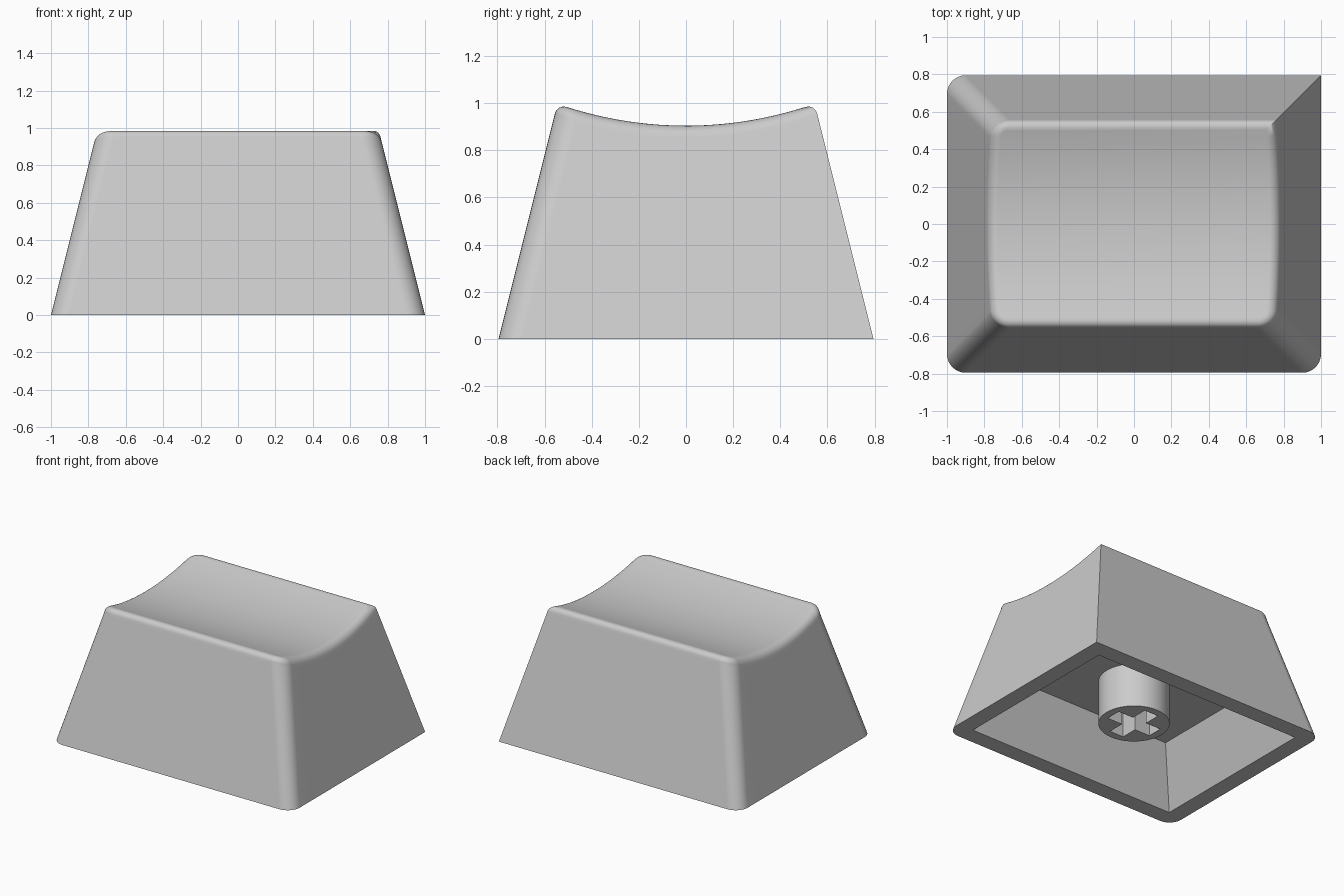
import bpy, bmesh
from math import sin, cos, pi, radians, sqrt

if "Cube" in bpy.data.objects:
    bpy.data.objects.remove(bpy.data.objects["Cube"], do_unlink=True)

HALF_X, HALF_Y = 1.0, 0.795      # footprint
TAPER = 0.25                     # wall lean per unit of height
CORNER, FILLET = 0.1, 0.06       # corner and top edge radii
DISH_LOW, DISH_R = 0.904, 1.65   # scooped top
ARC, SIDE = 8, 16                # segments per corner and per side
CEILING = 0.41

grey = bpy.data.materials.new("plain grey")
grey.use_nodes = True
grey.diffuse_color = (0.6, 0.6, 0.6, 1)
grey.node_tree.nodes["Principled BSDF"].inputs["Base Color"].default_value = (0.6, 0.6, 0.6, 1)


def make_object(name, bm):
    bmesh.ops.remove_doubles(bm, verts=bm.verts, dist=0.0005)
    bmesh.ops.recalc_face_normals(bm, faces=bm.faces)
    mesh = bpy.data.meshes.new(name)
    bm.to_mesh(mesh)
    bm.free()
    mesh.materials.append(grey)
    obj = bpy.data.objects.new(name, mesh)
    bpy.context.collection.objects.link(obj)
    return obj


def smooth(obj):
    bpy.ops.object.select_all(action='DESELECT')
    obj.select_set(True)
    bpy.context.view_layer.objects.active = obj
    bpy.ops.object.shade_smooth_by_angle(angle=radians(30))


def outline(hx, hy, radius):
    """Rounded rectangle, counter-clockwise; the back left corner stays sharp."""
    corners = []
    for i, (sx, sy) in enumerate([(1, 1), (-1, 1), (-1, -1), (1, -1)]):
        r = 0 if i == 0 else radius
        corners.append([(sx * (hx - r) + r * cos((i + k / ARC) * pi / 2),
                         sy * (hy - r) + r * sin((i + k / ARC) * pi / 2))
                        for k in range(ARC + 1)])

    def between(p, q):
        return [(p[0] + (q[0] - p[0]) * k / SIDE, p[1] + (q[1] - p[1]) * k / SIDE)
                for k in range(1, SIDE)]

    a, b, c, d = corners
    return a + b + between(b[-1], c[0]) + c + d + between(d[-1], a[0])


def dish(y):
    return DISH_LOW + DISH_R - sqrt(DISH_R ** 2 - y * y)


def flat_ring(hx, hy, radius, z):
    return [(x, y, z) for x, y in outline(hx, hy, radius)]


def top_ring(angle, extra_drop=0.0):
    """Ring on the top edge fillet, following the scooped top."""
    drop = FILLET * (1 - sin(angle)) + extra_drop
    inset = FILLET / cos(math_lean) - FILLET * cos(angle) - extra_drop * TAPER
    ring = []
    for i in range(len(outline(1, 1, 0))):
        y = HALF_Y * 0.5
        for _ in range(6):
            lean = TAPER * (dish(y) - FILLET) + inset
            x, y = outline(HALF_X - lean, HALF_Y - lean, CORNER - inset)[i]
        ring.append((x, y, dish(y) - drop))
    return ring


math_lean = radians(14)

# Cap shell: ceiling, inner rim, outer rim, walls and rounded top edge
rings = [flat_ring(0.70, 0.50, 0, CEILING),
         flat_ring(0.874, 0.668, 0, 0),
         flat_ring(HALF_X, HALF_Y, CORNER, 0),
         top_ring(math_lean, 0.02)]
STEPS = 6
for s in range(STEPS + 1):
    rings.append(top_ring(math_lean + (pi / 2 - math_lean) * s / STEPS))

bm = bmesh.new()
loops = [[bm.verts.new(p) for p in ring] for ring in rings]
count = len(loops[0])
for low, high in zip(loops, loops[1:]):
    for i in range(count):
        j = (i + 1) % count
        bm.faces.new((low[i], low[j], high[j], high[i]))


def cap(loop):
    """Close a ring with strips running across x."""
    half = count // 2
    start = ARC + 1
    right_to_left = [loop[(start + k) % count] for k in range(count)]
    left, right = right_to_left[:half], right_to_left[half:][::-1]
    for k in range(half - 1):
        bm.faces.new((left[k], left[k + 1], right[k + 1], right[k]))


cap(loops[0])
cap(loops[-1])
shell = make_object("cap_shell", bm)
smooth(shell)
weighted = shell.modifiers.new("even shading", 'WEIGHTED_NORMAL')
weighted.keep_sharp = True


def prism(name, points, z0, z1):
    bm = bmesh.new()
    face = bm.faces.new([bm.verts.new((x, y, z0)) for x, y in points])
    ext = bmesh.ops.extrude_face_region(bm, geom=[face], use_keep_orig=True)
    verts = [v for v in ext["geom"] if isinstance(v, bmesh.types.BMVert)]
    bmesh.ops.translate(bm, verts=verts, vec=(0, 0, z1 - z0))
    return make_object(name, bm)


# Mounting stem with a cross-shaped socket
circle = [(0.243 * cos(2 * pi * k / 64), 0.243 * sin(2 * pi * k / 64)) for k in range(64)]
stem = prism("stem", circle, 0.08, CEILING + 0.03)

cross = []
for q in range(4):
    c, s = round(cos(q * pi / 2)), round(sin(q * pi / 2))
    for x, y in [(0.185, -0.058), (0.185, 0.058), (0.058, 0.058)]:
        cross.append((x * c - y * s, x * s + y * c))
cutter = prism("socket_cutter", cross, 0.0, CEILING - 0.01)
cutter.hide_render = True

cut = stem.modifiers.new("socket", 'BOOLEAN')
cut.operation = 'DIFFERENCE'
cut.solver = 'EXACT'
cut.object = cutter
bpy.context.view_layer.objects.active = stem
bpy.ops.object.modifier_apply(modifier=cut.name)
bpy.data.objects.remove(cutter, do_unlink=True)
smooth(stem)
